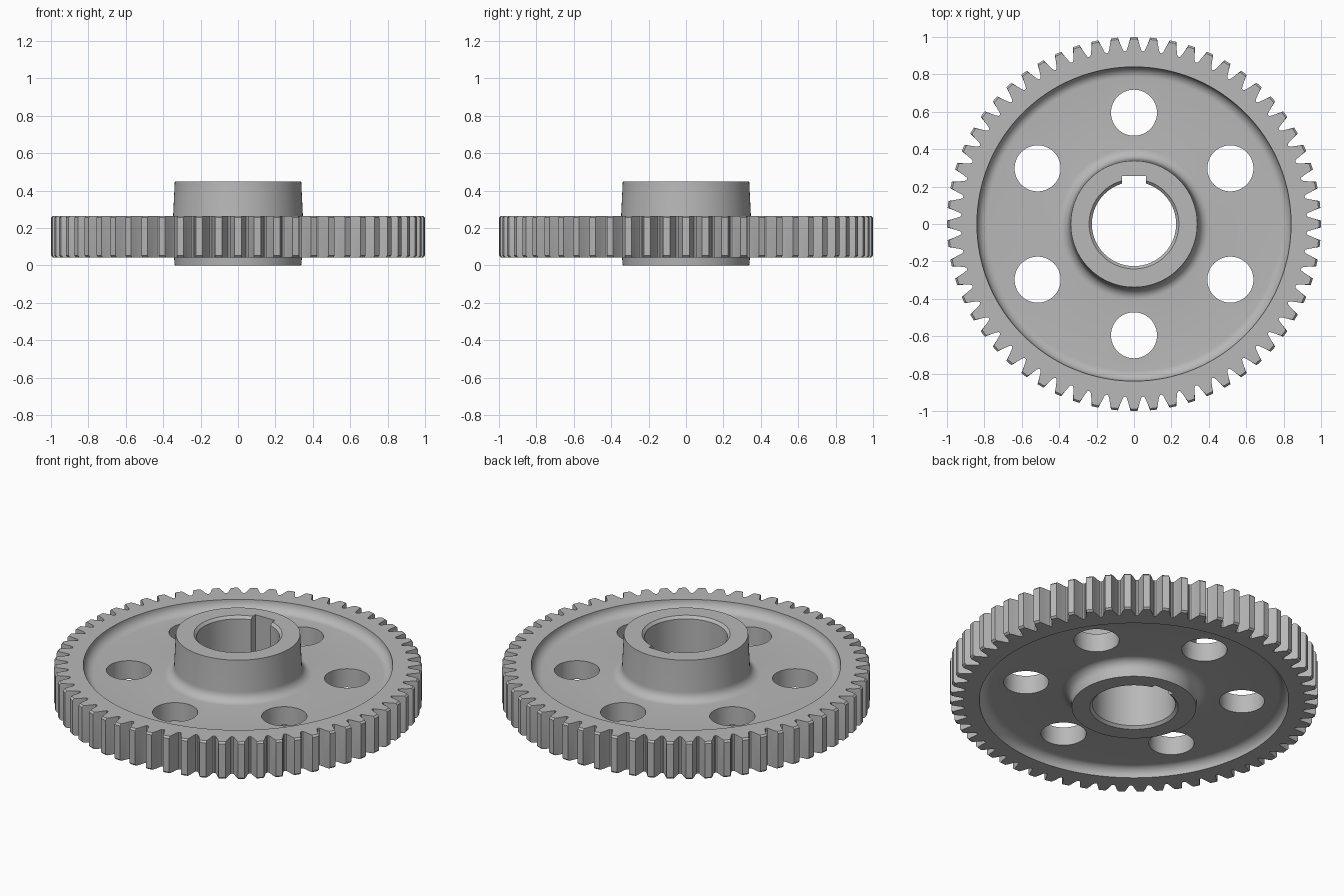
import bpy, bmesh, math
from math import sin, cos, pi, radians

cube = bpy.data.objects.get("Cube")
if cube:
    bpy.data.objects.remove(cube, do_unlink=True)

TEETH, PER_TOOTH = 60, 4
SEGMENTS = TEETH * PER_TOOTH
PITCH = 360 / TEETH
RIM_BOTTOM, RIM_TOP = 0.043, 0.265
WEB_BOTTOM, WEB_TOP = 0.097, 0.208
HUB_TOP = 0.45
CHAMFER = 0.01

steel = bpy.data.materials.new("steel grey")
steel.use_nodes = True
steel.diffuse_color = (0.48, 0.48, 0.48, 1)
steel.node_tree.nodes["Principled BSDF"].inputs["Base Color"].default_value = (0.48, 0.48, 0.48, 1)


def polar(r, degrees, z):
    a = radians(degrees)
    return r * cos(a), r * sin(a), z


def half_profile(rim_z, web_z, hub_z, hub_base, side):
    """Section from the rim edge in to the bore; side is 1 above, -1 below."""
    steps = 8
    depth = abs(rim_z - web_z)
    pts = []
    for i in range(steps + 1):          # rim fillet
        a = pi / 2 * i / steps
        pts.append((0.785 + 0.055 * cos(a), web_z + side * depth * (1 - sin(a))))
    for i in range(steps + 1):          # hub fillet
        a = pi / 2 * i / steps
        pts.append((hub_base + 0.055 * (1 - sin(a)), web_z + side * 0.055 * (1 - cos(a))))
    pts += [(0.338, hub_z), (0.24, hub_z), (0.225, hub_z - side * 0.015)]
    # the first fillet runs from the rim edge down to the web
    pts[:steps + 1] = [(0.785 + 0.055 * cos(pi / 2 * i / steps),
                        web_z + side * depth * (1 - sin(pi / 2 * i / steps)))
                       for i in range(steps + 1)]
    return pts


bm = bmesh.new()


def ring(points):
    return [bm.verts.new(p) for p in points]


def bridge(a, b):
    n = len(a)
    for i in range(n):
        j = (i + 1) % n
        bm.faces.new((a[i], a[j], b[j], b[i]))


# Web, hub and bore turned from one section
section = half_profile(RIM_TOP, WEB_TOP, HUB_TOP, 0.347, 1)
section += reversed(half_profile(RIM_BOTTOM, WEB_BOTTOM, 0.0, 0.342, -1))
rings = [ring(polar(r, -PITCH / 2 + i * 360 / SEGMENTS, z) for i in range(SEGMENTS))
         for r, z in section]
for a, b in zip(rings, rings[1:]):
    bridge(a, b)

# Toothed outline with chamfered tips
flank = [(-3, 0.924), (-2.55, 0.927), (-2.2, 0.938), (-1.6, 0.968), (-1.05, 1.0)]
tooth = flank + [(-a, r) for a, r in reversed(flank[1:])]
outline = [(t * PITCH + a, r) for t in range(TEETH) for a, r in tooth]
levels = [(RIM_TOP, 1 - CHAMFER), (RIM_TOP - CHAMFER, 1),
          (RIM_BOTTOM + CHAMFER, 1), (RIM_BOTTOM, 1 - CHAMFER)]
edges = [ring(polar(min(r, limit), a, z) for a, r in outline) for z, limit in levels]
for a, b in zip(edges, edges[1:]):
    bridge(a, b)

# Flat rim faces, one per tooth, above and below
count = len(tooth)
for inner, outer in ((rings[0], edges[0]), (rings[-1], edges[-1])):
    for t in range(TEETH):
        arc = [inner[(t * PER_TOOTH + i) % SEGMENTS] for i in range(PER_TOOTH + 1)]
        rim = [outer[(t * count + i) % len(outer)] for i in range(count + 1)]
        bm.faces.new(arc + rim[::-1])

bmesh.ops.recalc_face_normals(bm, faces=bm.faces)


def make_object(name, mesh_data):
    mesh = bpy.data.meshes.new(name)
    mesh_data.to_mesh(mesh)
    mesh_data.free()
    mesh.materials.append(steel)
    obj = bpy.data.objects.new(name, mesh)
    bpy.context.collection.objects.link(obj)
    return obj


gear = make_object("gear_wheel", bm)

# Cutter for six lightening holes and the keyway
cut = bmesh.new()
for i in range(6):
    made = bmesh.ops.create_cone(cut, cap_ends=True, segments=64,
                                 radius1=0.123, radius2=0.123, depth=0.6)
    bmesh.ops.translate(cut, verts=made["verts"], vec=polar(0.595, 30 + 60 * i, 0.15))
key = bmesh.ops.create_cube(cut, size=1)["verts"]
bmesh.ops.scale(cut, verts=key, vec=(0.13, 0.157, 0.8))
bmesh.ops.translate(cut, verts=key, vec=(0, 0.1785, 0.225))
cutter = make_object("hole_cutter", cut)
cutter.hide_render = True

mod = gear.modifiers.new("holes", "BOOLEAN")
mod.operation = "DIFFERENCE"
mod.solver = "EXACT"
mod.object = cutter
bpy.ops.object.select_all(action="DESELECT")
gear.select_set(True)
bpy.context.view_layer.objects.active = gear
bpy.ops.object.modifier_apply(modifier=mod.name)
bpy.data.objects.remove(cutter, do_unlink=True)
bpy.ops.object.shade_smooth_by_angle(angle=radians(28))
